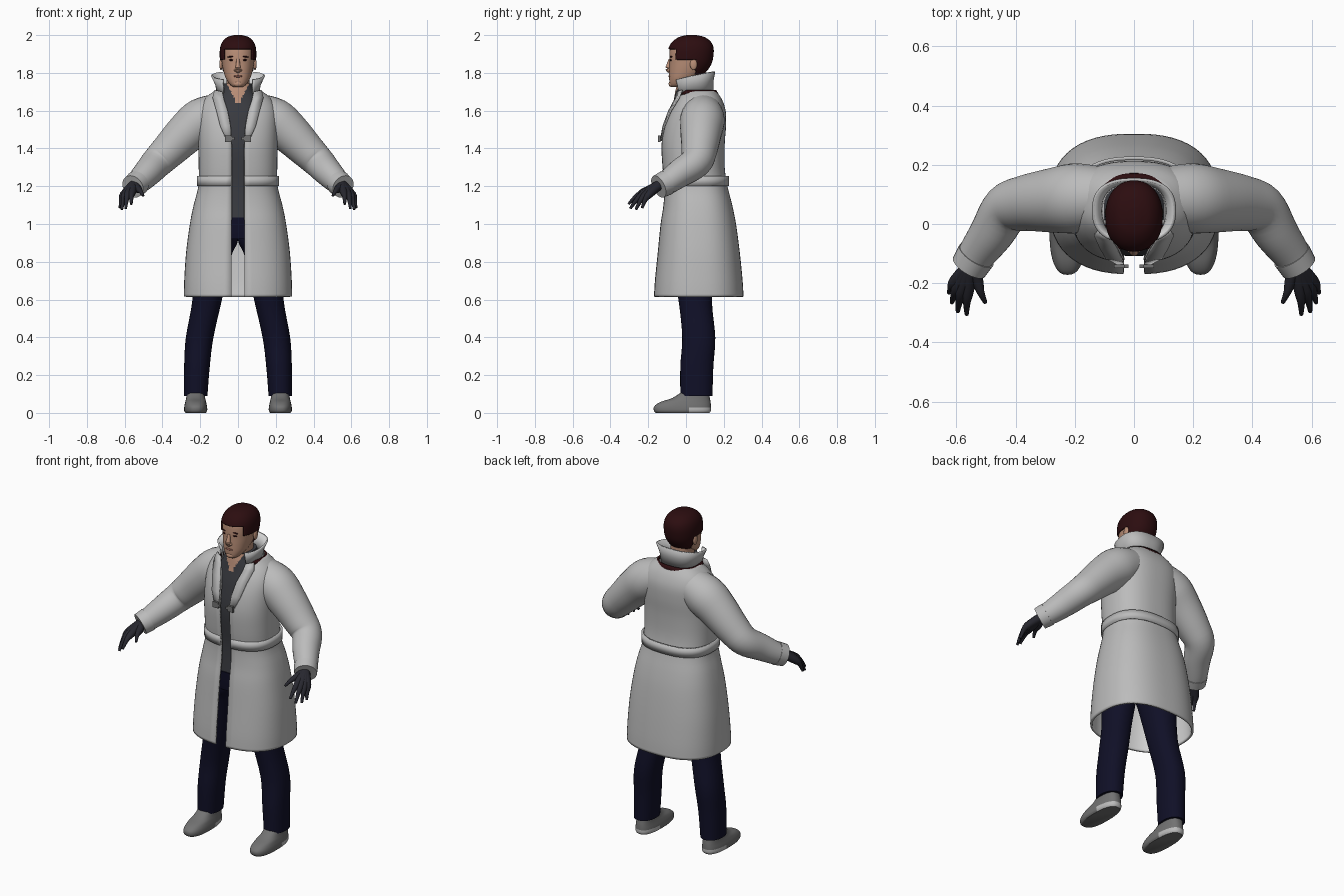
import bpy, bmesh
from math import sin, cos, pi, asin, copysign
from mathutils import Vector

cube = bpy.data.objects.get("Cube")
if cube:
    bpy.data.objects.remove(cube)


def material(name, r, g, b):
    m = bpy.data.materials.new(name)
    m.use_nodes = True
    m.diffuse_color = (r, g, b, 1)
    m.node_tree.nodes["Principled BSDF"].inputs["Base Color"].default_value = (r, g, b, 1)
    return m


COAT = material("coat grey", .5, .5, .5)
LINING = material("pale lining", .68, .68, .68)
NAVY = material("trouser navy", .005, .005, .02)
SWEATER = material("sweater charcoal", .042, .044, .052)
GLOVE = material("glove black", .02, .02, .028)
HAIR = material("dark maroon", .025, .004, .005)
SKIN = material("skin", .5, .28, .19)
SHOE = material("shoe grey", .17, .17, .17)
SOLE = material("sole light grey", .5, .5, .5)
LIP = material("lip", .3, .12, .09)


def power(v, e):
    return copysign(abs(v) ** (2 / e), v)


def ring(z, hw, yf, yb, cx=0, gap=0, n=56, e=2.5):
    """Rounded horizontal section, optionally open at the front."""
    a0 = asin((gap / hw) ** (e / 2)) if gap else 0
    pts = []
    for i in range(n):
        a = a0 + (2 * pi - 2 * a0) * i / (n - 1 if gap else n)
        pts.append(Vector((cx + hw * power(sin(a), e),
                           (yf + yb) / 2 - (yb - yf) / 2 * power(cos(a), e), z)))
    return pts


def smooth(rows, steps=4):
    """Catmull-Rom interpolation of rows of numbers."""
    out = []
    for k in range(len(rows) - 1):
        q = [rows[max(0, min(len(rows) - 1, k + d))] for d in (-1, 0, 1, 2)]
        for s in range(steps):
            t = s / steps
            out.append([b + .5 * t * (c - a + t * (2*a - 5*b + 4*c - d + t * (3*(b - c) + d - a)))
                        for a, b, c, d in zip(*q)])
    return out + [list(rows[-1])]


def finish(ob, mirror=False, thick=0, offset=-1):
    bpy.ops.object.select_all(action='DESELECT')
    bpy.context.view_layer.objects.active = ob
    ob.select_set(True)
    bpy.ops.object.shade_smooth_by_angle(angle=.9)
    if thick:
        s = ob.modifiers.new("thickness", 'SOLIDIFY')
        s.thickness, s.offset = thick, offset
        s.material_offset = len(ob.data.materials) - 1
    if mirror:
        ob.modifiers.new("mirror", 'MIRROR')
    return ob


def skin(name, rings, mats, closed=True, cap=True, rule=None, keep=None, **kw):
    """Bridge successive rings of points into one surface."""
    bm = bmesh.new()
    vs = [[bm.verts.new(p) for p in r] for r in rings]
    n = len(vs[0])
    for lo, hi in zip(vs, vs[1:]):
        for i in range(n if closed else n - 1):
            j = (i + 1) % n
            bm.faces.new((lo[i], lo[j], hi[j], hi[i]))
    if cap:
        bm.faces.new(vs[0])
        bm.faces.new(vs[-1])
        bmesh.ops.recalc_face_normals(bm, faces=bm.faces)
    if rule:
        for f in bm.faces:
            f.material_index = int(rule(f.calc_center_median()))
    if keep:
        bad = [f for f in bm.faces if not keep(f.calc_center_median())]
        bmesh.ops.delete(bm, geom=bad, context='FACES')
    me = bpy.data.meshes.new(name)
    bm.to_mesh(me)
    bm.free()
    ob = bpy.data.objects.new(name, me)
    bpy.context.collection.objects.link(ob)
    for m in mats:
        me.materials.append(m)
    return finish(ob, **kw)


def tube(name, rows, mat, n=20, steps=4, **kw):
    """Round limb through rows of x, y, z, radius."""
    rows = smooth(rows, steps)
    rings = []
    for k, (x, y, z, r) in enumerate(rows):
        d = Vector(rows[min(k + 1, len(rows) - 1)][:3]) - Vector(rows[max(k - 1, 0)][:3])
        side = d.cross(Vector((0, 0, 1))).normalized()
        up = side.cross(d).normalized()
        rings.append([Vector((x, y, z)) + r * (side * cos(2*pi*i/n) + up * sin(2*pi*i/n))
                      for i in range(n)])
    return skin(name, rings, [mat], **kw)


def blob(name, loc, size, mat, mirror=False, rot=(0, 0, 0)):
    bpy.ops.mesh.primitive_uv_sphere_add(segments=16, ring_count=10, location=loc, rotation=rot)
    ob = bpy.context.object
    ob.name, ob.scale = name, size
    bpy.ops.object.transform_apply()
    ob.data.materials.append(mat)
    return finish(ob, mirror)


# Coat body, open down the front: z, half width, front, back, centre, gap
coat = [(.615, .287, -.17, .305, 0, .035), (.7, .285, -.165, .3, 0, .035),
        (.85, .275, -.15, .285, 0, .035), (1, .255, -.135, .265, 0, .034),
        (1.1, .235, -.12, .245, 0, .034), (1.2, .21, -.115, .22, 0, .034),
        (1.3, .208, -.125, .205, 0, .034), (1.42, .21, -.13, .205, 0, .034),
        (1.52, .212, -.115, .212, 0, .04), (1.6, .208, -.085, .21, 0, .055),
        (1.66, .18, -.05, .19, 0, .075), (1.705, .125, -.02, .16, 0, .09)]
skin("coat_body", [ring(*r) for r in smooth(coat)], [COAT, LINING], closed=False, cap=False,
     thick=.012)
skin("belt", [ring(z, .217, -.125, .228, 0, .036) for z in (1.2, 1.255)], [COAT],
     closed=False, cap=False, thick=.012)

# Standing collar and the dark band under it
collar = []
for z, hw, yf, yb, lean in ((1.685, .112, -.055, .145, .1), (1.73, .12, -.062, .145, .16),
                            (1.775, .142, -.065, .155, .2)):
    pts = ring(z, hw, yf, yb, 0, .08)
    for p in pts:
        p.z += lean * p.y
    collar.append(pts)
skin("collar", collar, [COAT, LINING], closed=False, cap=False, thick=.01)
skin("collar_band", [ring(z, hw, -.045, yb, 0, .09) for z, hw, yb in
                     ((1.685, .137, .174), (1.71, .122, .16))],
     [HAIR], closed=False, cap=False, thick=.01)

# Lapels and clasps
lapel = [((.035, -.137, 1.45), (.06, -.136, 1.44)), ((.04, -.124, 1.52), (.095, -.118, 1.52)),
         ((.055, -.094, 1.6), (.115, -.084, 1.6)), ((.075, -.062, 1.66), (.135, -.04, 1.67)),
         ((.085, -.05, 1.7), (.125, -.025, 1.71))]
skin("lapels", [[Vector(p) for p in row] for row in lapel], [COAT], closed=False, cap=False,
     thick=.008, mirror=True)
for x, w in ((.05, .018), (.027, .009)):
    bpy.ops.mesh.primitive_cube_add(size=1, location=(x, -.142, 1.452))
    clasp = bpy.context.object
    clasp.name, clasp.scale = "clasps", (w * 2, .012, .035 if x > .03 else .015)
    bpy.ops.object.transform_apply()
    clasp.data.materials.append(SHOE)
    finish(clasp, mirror=True)

# Sleeves and cuffs
tube("sleeves", [(.09, .09, 1.595, .1), (.19, .087, 1.55, .118), (.27, .08, 1.485, .11),
                 (.37, .07, 1.385, .094), (.43, .05, 1.325, .084), (.48, -.03, 1.27, .075),
                 (.53, -.1, 1.22, .064), (.555, -.14, 1.2, .058)], COAT, n=28, mirror=True)
tube("cuffs", [(.532, -.105, 1.218, .067), (.557, -.145, 1.198, .063)], COAT, n=28, steps=1,
     mirror=True)

# Gloved hands, each finger running from the wrist
fingers = {"index": ((.56, -.22, 1.17), (.565, -.305, 1.105)),
           "middle": ((.58, -.22, 1.163), (.595, -.295, 1.082)),
           "ring": ((.595, -.21, 1.158), (.615, -.265, 1.077)),
           "little": ((.605, -.195, 1.157), (.625, -.232, 1.085)),
           "thumb": ((.53, -.19, 1.185), (.502, -.265, 1.15))}
for name, (knuckle, tip) in fingers.items():
    mid = [(a + b) / 2 + c for a, b, c in zip(knuckle, tip, (.002, -.002, .008))]
    tube(name + "_fingers", [(.552, -.14, 1.208, .026), (*knuckle, .021), (*mid, .013),
                             (*tip, .007)], GLOVE, n=10, steps=3, mirror=True)

# Sweater with a V neck
torso = [(1.02, .195, -.1, .17), (1.2, .18, -.092, .17), (1.4, .18, -.108, .17),
         (1.55, .165, -.09, .17), (1.65, .125, -.066, .15), (1.71, .085, -.055, .13),
         (1.745, .075, -.045, .12)]
skin("sweater", [ring(*r, n=80) for r in smooth(torso, 8)], [SWEATER, SKIN],
     rule=lambda c: c.y < .02 and abs(c.x) < (c.z - 1.625) * .5)
skin("neck", [ring(z, .06, -.035, .1) for z in (1.6, 1.8)], [SKIN])

# Trousers
skin("trouser_legs", [ring(*r, n=32, e=2.2) for r in smooth([
    (.09, .062, -.03, .14, .224), (.25, .068, -.03, .145, .217), (.4, .073, -.02, .155, .203),
    (.6, .078, -.04, .137, .163), (.83, .097, -.08, .15, .132), (.91, .105, -.098, .165, .106),
    (1.03, .099, -.105, .17, .099)])], [NAVY], mirror=True)
skin("trouser_hips", [ring(*r) for r in ((.92, .2, -.095, .165), (.97, .203, -.104, .17),
                                         (1.035, .2, -.106, .175))], [NAVY])

# Shoes with pale heels
skin("shoes", [ring(*r, .224, n=40) for r in smooth([
    (0, .054, -.16, .125), (.012, .061, -.17, .132), (.035, .06, -.168, .132),
    (.058, .055, -.135, .13), (.08, .05, -.07, .126), (.12, .046, -.01, .12)])],
     [SHOE, SOLE], rule=lambda c: c.z < .028 and c.y > .02, mirror=True)

# Head and cropped hair
skull = smooth([(1.724, .022, -.076, -.03), (1.738, .042, -.086, 0), (1.77, .064, -.089, .055),
                (1.81, .077, -.089, .1), (1.85, .085, -.088, .127), (1.89, .089, -.088, .137),
                (1.93, .087, -.084, .138), (1.96, .076, -.066, .125), (1.982, .053, -.034, .095),
                (1.992, .02, .005, .055)], 6)
head = [ring(*r, n=72, e=2.2) for r in skull]
skin("head", head, [SKIN])


def hairy(c):
    return c.z > (1.924 if c.y < -.05 else 1.872 if c.y < .05 else 1.795)


skin("hair", head, [HAIR], keep=hairy, thick=.008, offset=1)

# Face and ears
blob("ears", (.09, .04, 1.845), (.009, .019, .03), SKIN, True)
tube("nose", [(0, -.084, 1.872, .008), (0, -.091, 1.845, .011), (0, -.094, 1.822, .015),
              (0, -.084, 1.808, .012)], SKIN, n=12)
blob("nostrils", (.012, -.088, 1.815), (.009, .011, .008), SKIN, True)
blob("eyes", (.034, -.08, 1.868), (.014, .006, .005), HAIR, True)
blob("brows", (.036, -.078, 1.886), (.02, .008, .004), HAIR, True, (0, .1, 0))
blob("mouth", (0, -.087, 1.782), (.024, .007, .006), LIP)
blob("chin", (0, -.076, 1.742), (.026, .016, .017), SKIN)
